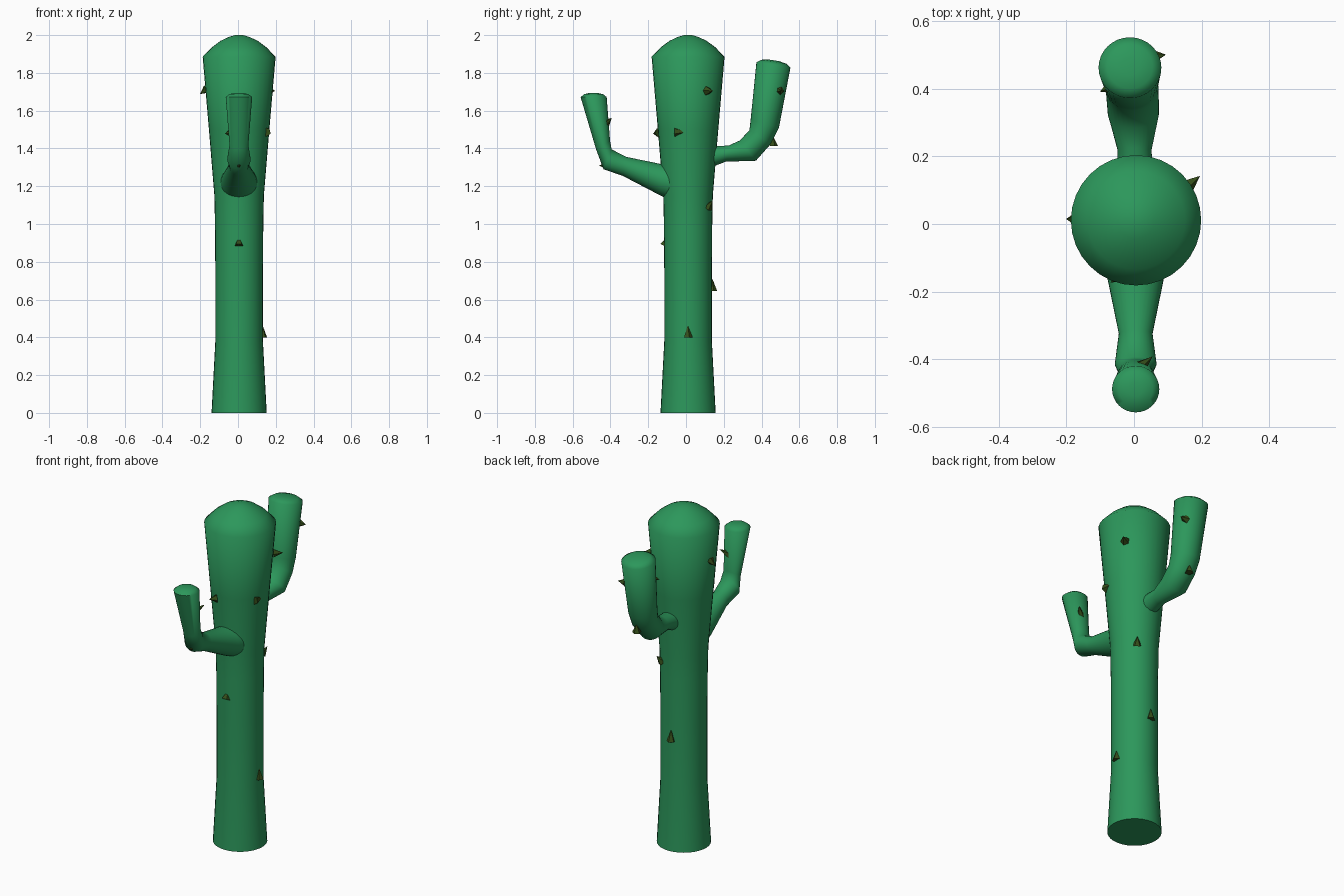
import bpy, bmesh, math
from mathutils import Vector

if "Cube" in bpy.data.objects:
    bpy.data.objects.remove(bpy.data.objects["Cube"])

SIDES = 32


def material(name, color):
    m = bpy.data.materials.new(name)
    m.diffuse_color = color
    m.use_nodes = True
    m.node_tree.nodes["Principled BSDF"].inputs["Base Color"].default_value = m.diffuse_color
    return m


GREEN = material("cactus_green", (0.025, 0.31, 0.105, 1))
OLIVE = material("spike_olive", (0.035, 0.075, 0.01, 1))


def finish(bm, name, mat, smooth):
    bmesh.ops.recalc_face_normals(bm, faces=bm.faces)
    mesh = bpy.data.meshes.new(name)
    bm.to_mesh(mesh)
    bm.free()
    mesh.materials.append(mat)
    ob = bpy.data.objects.new(name, mesh)
    bpy.context.collection.objects.link(ob)
    if smooth:
        bpy.ops.object.select_all(action='DESELECT')
        ob.select_set(True)
        bpy.context.view_layer.objects.active = ob
        bpy.ops.object.shade_smooth_by_angle(angle=math.radians(62))
    return ob


def tube(name, rings):
    """Skin a list of rings: (centre, half vector in the yz plane, half width in x)."""
    bm = bmesh.new()
    loops = []
    for centre, half, rx in rings:
        loops.append([bm.verts.new(centre + half * math.cos(a) + Vector((rx * math.sin(a), 0, 0)))
                      for a in (2 * math.pi * i / SIDES for i in range(SIDES))])
    for a, b in zip(loops, loops[1:]):
        for i in range(SIDES):
            j = (i + 1) % SIDES
            bm.faces.new((a[i], a[j], b[j], b[i]))
    bm.faces.new(loops[0])
    bm.faces.new(loops[-1])
    return finish(bm, name, GREEN, True)


def arm(name, sections, x_tip, cap_height):
    """Sections are (inner y, inner z, outer y, outer z, half width in x)."""
    rings = []
    last = len(sections) - 1
    for k, (iy, iz, oy, oz, rx) in enumerate(sections):
        x = 0.005 + (x_tip - 0.005) * k / last
        inner, outer = Vector((x, iy, iz)), Vector((x, oy, oz))
        rings.append(((inner + outer) / 2, (outer - inner) / 2, rx))
    # low domed cap
    c, h, rx = rings[-1]
    up = Vector((0, -h.z, h.y)).normalized()
    if up.z < 0:
        up = -up
    for s, t in ((0.72, 0.7), (0.3, 1.0)):
        rings.append((c + up * cap_height * t, h * s, rx * s))
    return tube(name, rings)


# Trunk: flared column with a domed top
profile = [(0, .146), (.38, .126), (.75, .126), (1.0, .128), (1.15, .131), (1.5, .16),
           (1.885, .193), (1.935, .145), (1.97, .098), (1.99, .055), (2.0, .022)]
tube("trunk", [(Vector((.006, .011, z)), Vector((0, r, 0)), r) for z, r in profile])

# Front arm
arm("front_arm", [(-.06, 1.31, -.06, 1.12, .10),
                  (-.13, 1.317, -.13, 1.148, .09),
                  (-.315, 1.355, -.335, 1.255, .05),
                  (-.394, 1.395, -.437, 1.29, .062),
                  (-.402, 1.44, -.476, 1.395, .05),
                  (-.42, 1.672, -.558, 1.672, .07)], .005, .022)

# Back arm
arm("back_arm", [(.08, 1.41, .08, 1.28, .06),
                 (.225, 1.415, .21, 1.33, .05),
                 (.285, 1.442, .37, 1.335, .076),
                 (.336, 1.497, .45, 1.425, .078),
                 (.342, 1.55, .492, 1.51, .08),
                 (.373, 1.857, .553, 1.828, .093)], -.012, .024)

# Spikes: (base centre, direction, length)
SPIKES = [
    ((.13, .01, .40), (0, 0, 1), .065),
    ((.0, .14, .645), (0, 0, 1), .065),
    ((.005, -.118, .885), (0, .5, 1), .06),
    ((.075, .115, 1.085), (.3, .4, .6), .05),
    ((.15, -.06, 1.487), (.1, 1, 0), .07),
    ((-.035, -.145, 1.483), (-.7, -.6, -.1), .045),
    ((.155, .11, 1.705), (.75, .6, 0), .052),
    ((-.165, .015, 1.715), (-.8, 0, -.6), .045),
    ((.01, -.43, 1.525), (.6, .5, .5), .07),
    ((.005, -.41, 1.305), (0, -1, .1), .05),
    ((0, .462, 1.412), (0, 0, 1), .05),
    ((.05, .495, 1.707), (1, .15, 0), .045),
    ((-.06, .41, 1.73), (-.9, -.4, -.1), .045),
]
for n, (base, direction, length) in enumerate(SPIKES):
    bm = bmesh.new()
    bmesh.ops.create_cone(bm, cap_ends=True, segments=5, radius1=.025, radius2=0, depth=length)
    d = Vector(direction).normalized()
    rot = Vector((0, 0, 1)).rotation_difference(d).to_matrix()
    for v in bm.verts:
        v.co = rot @ v.co + Vector(base) + d * length / 2
    finish(bm, f"spike_{n + 1}", OLIVE, False)
